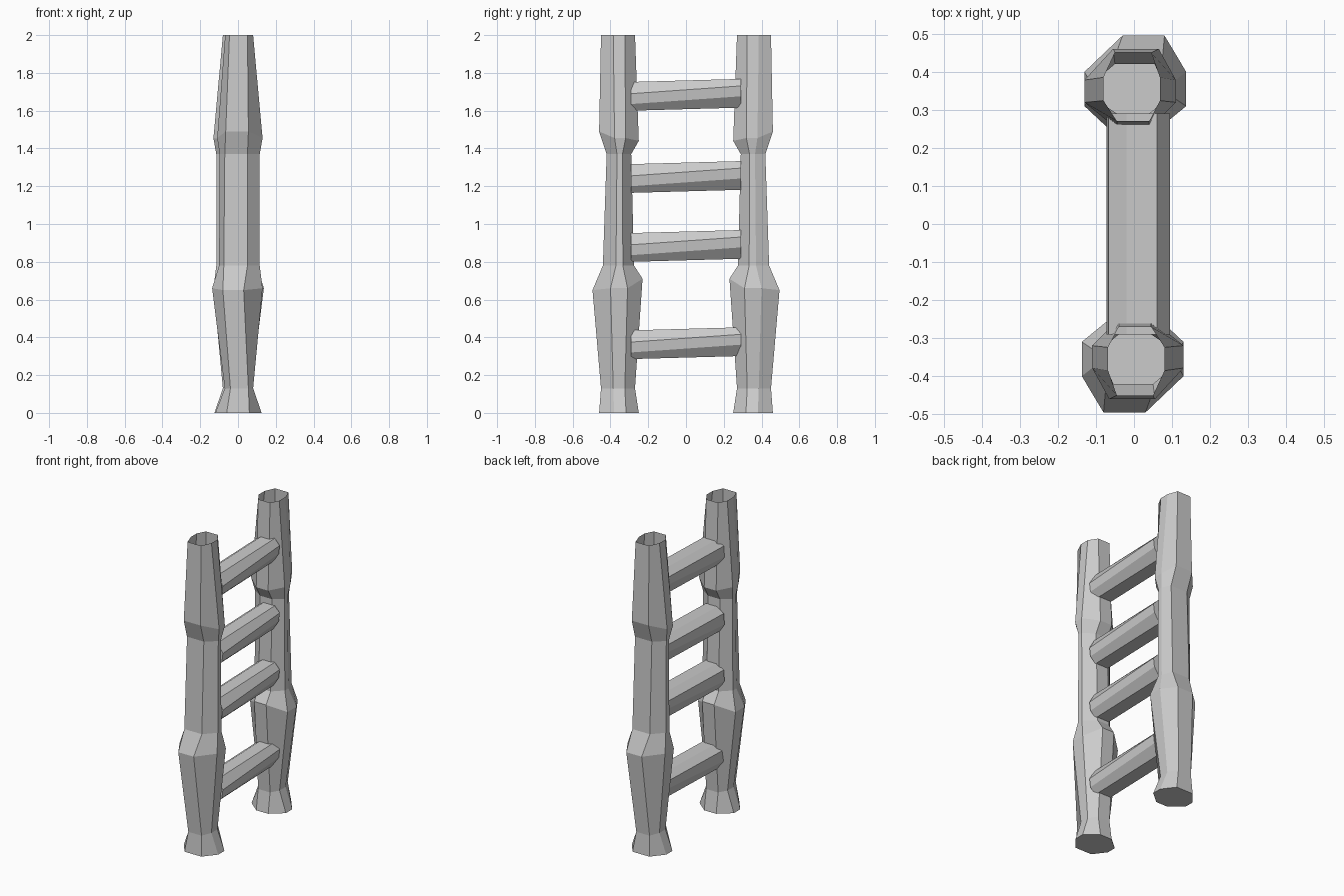
import bpy, bmesh, math
from mathutils import Matrix

cube = bpy.data.objects.get("Cube")
if cube:
    bpy.data.objects.remove(cube)

grey = bpy.data.materials.new("pale grey wood")
grey.use_nodes = True
colour = (0.6, 0.6, 0.6, 1)
grey.diffuse_color = colour
grey.node_tree.nodes["Principled BSDF"].inputs["Base Color"].default_value = colour


def loft(name, rings, cap_end=True, turn=0):
    """Skin a list of rings that all have the same number of points."""
    bm = bmesh.new()
    loops = [[bm.verts.new(p) for p in ring] for ring in rings]
    for a, b in zip(loops, loops[1:]):
        for i in range(len(a)):
            j = (i + 1) % len(a)
            bm.faces.new((a[i], a[j], b[j], b[i]))
    bm.faces.new(loops[0][::-1])
    if cap_end:
        bm.faces.new(loops[-1])
    bmesh.ops.recalc_face_normals(bm, faces=bm.faces)
    bm.transform(Matrix.Rotation(turn, 4, "Z"))
    mesh = bpy.data.meshes.new(name)
    bm.to_mesh(mesh)
    bm.free()
    mesh.materials.append(grey)
    obj = bpy.data.objects.new(name, mesh)
    bpy.context.collection.objects.link(obj)


def octagon(z_out, z_side, z_in, x0, x1, y0, y1, f0, f1, cut):
    """Cut-corner ring; f0..f1 is the outer flat, cut sizes the corners."""
    ya, yb = y0 + (y1 - y0) * (cut + 0.06), y1 - (y1 - y0) * cut
    return [(f0, y0, z_out), (f1, y0, z_out), (x1, ya, z_side), (x1, yb, z_side),
            (0.045, y1, z_in), (-0.04, y1, z_in), (x0, yb, z_side), (x0, ya, z_side)]


# Carved posts: outer, side and inner z, x range, y range, outer flat, corner cut
profile = [
    (0.00, 0.00, 0.00, -0.12, 0.125, -0.46, -0.25, -0.06, 0.06, 0.32),
    (0.13, 0.13, 0.13, -0.07, 0.08, -0.45, -0.27, -0.04, 0.055, 0.3),
    (0.65, 0.66, 0.71, -0.137, 0.13, -0.495, -0.23, -0.08, 0.03, 0.3),
    (0.78, 0.78, 0.78, -0.1, 0.115, -0.44, -0.275, -0.075, 0.05, 0.36),
    (1.37, 1.37, 1.37, -0.097, 0.115, -0.42, -0.29, -0.07, 0.05, 0.36),
    (1.49, 1.455, 1.44, -0.11, 0.13, -0.46, -0.25, -0.065, 0.055, 0.33),
    (2.00, 2.00, 2.00, -0.068, 0.08, -0.45, -0.27, -0.045, 0.05, 0.3),
]
rings = [octagon(*row) for row in profile]
loft("front_post", rings, cap_end=False)
loft("back_post", rings, cap_end=False, turn=math.pi)

# Rungs: roughly hewn bars rising slightly to the back
section = [(0.06, 0.152), (0.095, 0.09), (0.088, 0.035), (0.05, 0), (-0.04, 0),
           (-0.072, 0.05), (-0.067, 0.12), (-0.02, 0.152)]
for n, z in enumerate((0.285, 0.80, 1.165, 1.60), 1):
    front = [(x, -0.29, z + h) for x, h in section]
    back = [(x, 0.29, z + 0.016 + h + (0.025 if 0 < h < 0.1 else 0))
            for x, h in section]
    loft(f"rung_{n}", [front, back])
